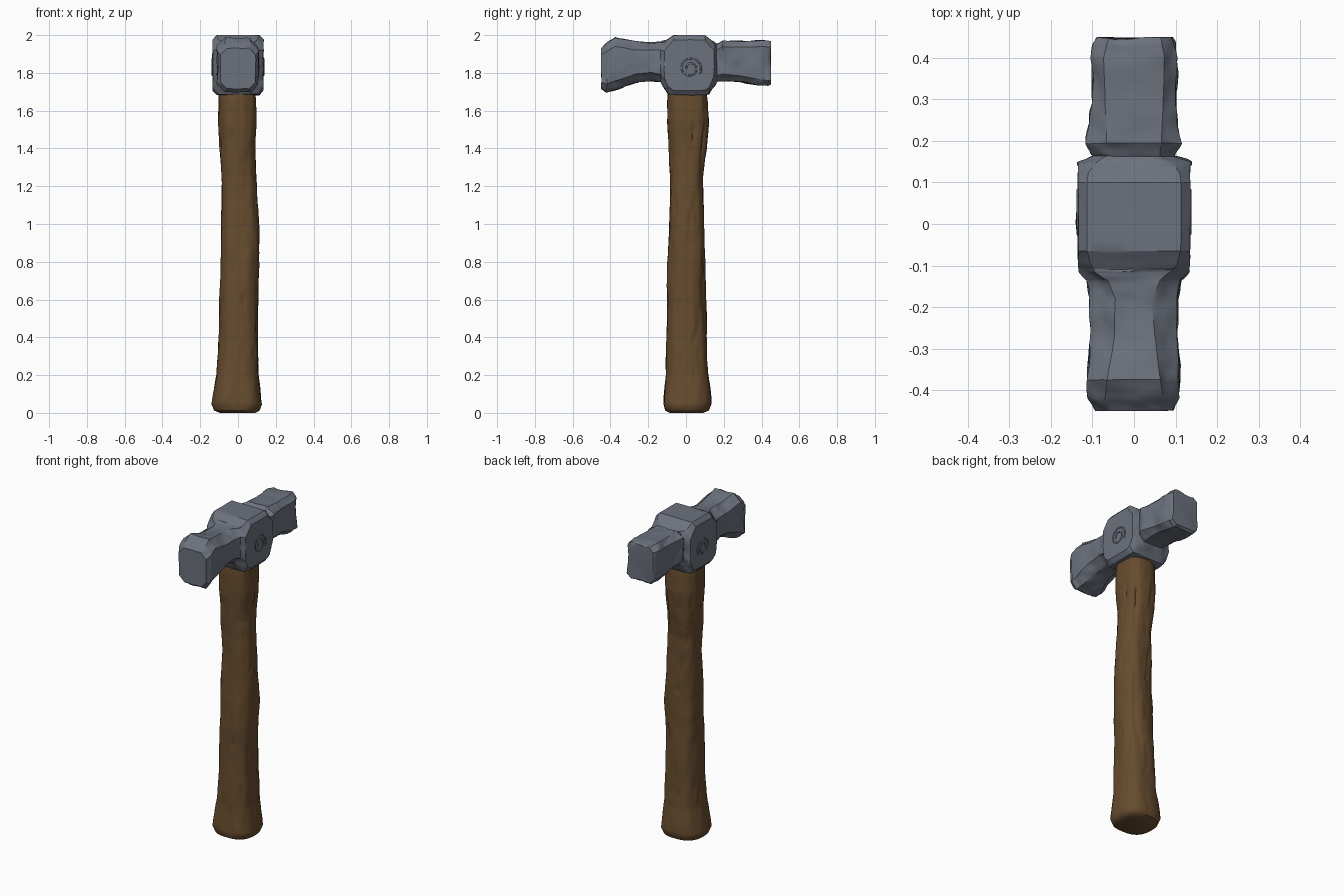
import bpy, bmesh, math, random
from mathutils import Vector, noise

if "Cube" in bpy.data.objects:
    bpy.data.objects.remove(bpy.data.objects["Cube"])

random.seed(4)


def material(name, rgb):
    m = bpy.data.materials.new(name)
    m.diffuse_color = (*rgb, 1)
    m.use_nodes = True
    m.node_tree.nodes["Principled BSDF"].inputs["Base Color"].default_value = m.diffuse_color
    return m


steel = material("grey steel", (0.15, 0.167, 0.205))
wood = material("brown wood", (0.135, 0.072, 0.028))


def finish(bm, name, mat, angle):
    bmesh.ops.recalc_face_normals(bm, faces=bm.faces)
    me = bpy.data.meshes.new(name)
    bm.to_mesh(me)
    bm.free()
    ob = bpy.data.objects.new(name, me)
    bpy.context.collection.objects.link(ob)
    me.materials.append(mat)
    bpy.ops.object.select_all(action='DESELECT')
    ob.select_set(True)
    bpy.context.view_layer.objects.active = ob
    bpy.ops.object.shade_smooth_by_angle(angle=math.radians(angle))
    return ob


def loft(bm, loops):
    """Skin a list of equal-length closed loops and cap both ends."""
    rings = [[bm.verts.new(p) for p in loop] for loop in loops]
    n = len(rings[0])
    for a, b in zip(rings, rings[1:]):
        for i in range(n):
            bm.faces.new((a[i], a[(i + 1) % n], b[(i + 1) % n], b[i]))
    bm.faces.new(rings[0][::-1])
    bm.faces.new(rings[-1])


# Handle: (z, x min, x max, y min, y max)
KEYS = [(0, -.095, .09, -.085, .09), (.012, -.125, .115, -.11, .12),
        (.045, -.138, .13, -.12, .132), (.09, -.13, .125, -.119, .13),
        (.2, -.112, .112, -.109, .117), (.4, -.104, .104, -.102, .11),
        (.6, -.095, .106, -.098, .104), (.85, -.092, .115, -.096, .1),
        (1.1, -.089, .102, -.088, .093), (1.25, -.09, .096, -.082, .088),
        (1.4, -.097, .094, -.09, .108), (1.55, -.106, .102, -.096, .12),
        (1.65, -.104, .097, -.096, .116), (1.72, -.098, .092, -.09, .108)]


def handle_size(z):
    i = max(k for k in range(len(KEYS) - 1) if KEYS[k][0] <= z)
    a, b = KEYS[i], KEYS[i + 1]
    t = (z - a[0]) / (b[0] - a[0])
    return [p + (q - p) * t for p, q in zip(a[1:], b[1:])]


# nicks in the wood: angle, height, half angle, half length, depth
nicks = [(random.uniform(0, math.tau), random.uniform(.15, 1.6),
          random.uniform(.06, .12), random.uniform(.012, .05),
          random.uniform(.003, .007)) for _ in range(45)]
nicks += [(.9, 1.45, .1, .16, .012), (1.0, .75, .1, .2, .006)]

N = 72
zs = [0, .005, .012, .025] + [.045 + i * (1.675 / 150) for i in range(150)] + [1.7199]
loops = []
for z in zs:
    x0, x1, y0, y1 = handle_size(z)
    cx, cy, rx, ry = (x0 + x1) / 2, (y0 + y1) / 2, (x1 - x0) / 2, (y1 - y0) / 2
    loop = []
    for i in range(N):
        a = math.tau * i / N
        c, s = math.cos(a), math.sin(a)
        # squarish oval section
        k = (abs(c) ** 2.6 + abs(s) ** 2.6) ** (-1 / 2.6)
        d = .007 * noise.noise(Vector((c * 1.5, s * 1.5, z * 4)))
        d += .003 * noise.noise(Vector((c * 4, s * 4, z * 11)))
        for na, nz, nw, nl, nd in nicks:
            v = (z - nz) / nl
            if abs(v) < 2.5:
                u = ((a - na + math.pi) % math.tau - math.pi) / nw
                d -= nd * math.exp(-u * u - v * v)
        d *= min(1, z / .06)
        loop.append((cx + c * (rx * k + d), cy + s * (ry * k + d), z))
    loops.append(loop)
bm = bmesh.new()
loft(bm, loops)
finish(bm, "handle", wood, 45)

# Head: (y, half width, z low, z high, corner cut in x, corner cut in z)
SECTIONS = [(-.45, .093, 1.715, 1.93, .035, .035), (-.42, .11, 1.698, 1.955, .04, .04),
            (-.375, .109, 1.71, 1.987, .045, .045), (-.27, .104, 1.748, 1.966, .055, .045),
            (-.18, .105, 1.762, 1.962, .06, .04), (-.135, .113, 1.752, 1.962, .05, .04),
            (-.115, .133, 1.72, 1.966, .04, .05), (-.095, .135, 1.687, 1.98, .03, .04),
            (-.065, .135, 1.683, 2.0, .022, .025), (.1, .135, 1.683, 2.0, .022, .025),
            (.122, .135, 1.687, 1.982, .025, .035), (.147, .134, 1.73, 1.963, .04, .045),
            (.163, .097, 1.757, 1.95, .035, .03), (.195, .111, 1.76, 1.972, .045, .035),
            (.29, .1, 1.752, 1.966, .03, .03), (.4, .102, 1.735, 1.968, .03, .03),
            (.435, .096, 1.731, 1.968, .03, .03), (.45, .087, 1.742, 1.963, .025, .025)]


def section(y, w, lo, hi, cx, cz):
    return [(w, y, lo + cz), (w, y, hi - cz), (w - cx, y, hi), (cx - w, y, hi),
            (-w, y, hi - cz), (-w, y, lo + cz), (cx - w, y, lo), (w - cx, y, lo)]


bm = bmesh.new()
loft(bm, [section(*s) for s in SECTIONS])
bmesh.ops.recalc_face_normals(bm, faces=bm.faces)
bmesh.ops.subdivide_edges(bm, edges=bm.edges[:], cuts=5, use_grid_fill=True)
bm.normal_update()
# hammered dents, rougher on the arms than on the centre block
for v in bm.verts:
    p = v.co
    rough = .3 if -.11 < p.y < .14 else 1
    d = .008 * noise.noise(p * 14) + .004 * noise.noise(p * 32)
    v.co = p + v.normal * d * rough
    v.co.z = min(v.co.z, 2)
    v.co.y = max(-.45, min(.45, v.co.y))
finish(bm, "hammer_head", steel, 30)

# Spiral ornament on each cheek of the head
for side, name in ((1, "right_spiral"), (-1, "left_spiral")):
    cu = bpy.data.curves.new(name, 'CURVE')
    cu.dimensions = '3D'
    cu.bevel_depth = .005
    cu.bevel_resolution = 2
    cu.use_fill_caps = True
    sp = cu.splines.new('POLY')
    M = 48
    sp.points.add(M - 1)
    for i, pt in enumerate(sp.points):
        t = i / (M - 1)
        a = math.radians(200 - 590 * t)
        r = .018 + .042 * t
        pt.co = (side * .134, .022 + r * math.cos(a), 1.825 + r * math.sin(a), 1)
    ob = bpy.data.objects.new(name, cu)
    bpy.context.collection.objects.link(ob)
    cu.materials.append(steel)
    bpy.ops.object.select_all(action='DESELECT')
    ob.select_set(True)
    bpy.context.view_layer.objects.active = ob
    bpy.ops.object.convert(target='MESH')
    bpy.ops.object.shade_smooth_by_angle(angle=math.radians(50))
